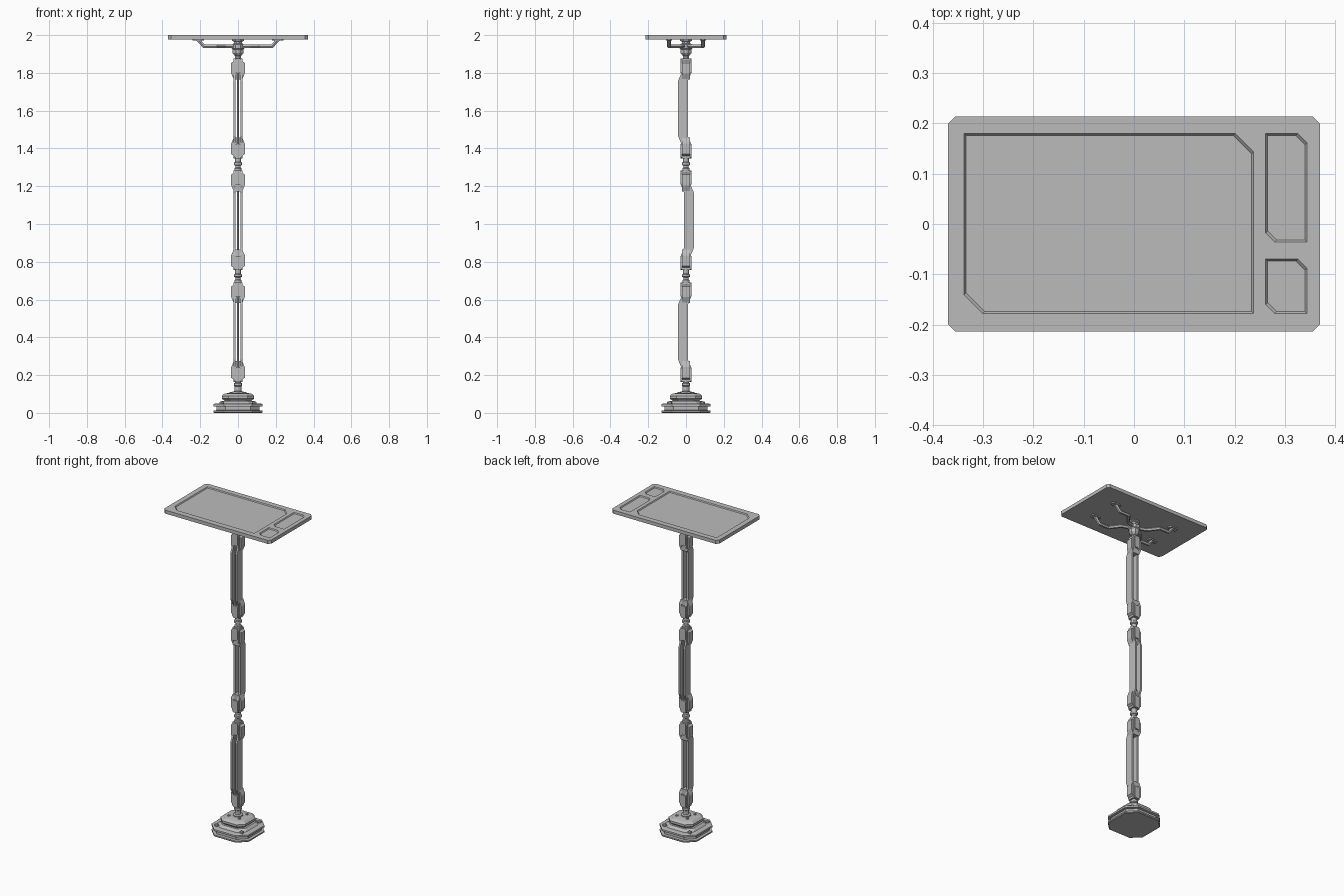
import bpy, bmesh, math
from mathutils import Vector

cube = bpy.data.objects.get("Cube")
if cube:
    bpy.data.objects.remove(cube, do_unlink=True)

grey = bpy.data.materials.new("neutral_grey")
grey.use_nodes = True
GREY = (0.5, 0.5, 0.5, 1)
grey.diffuse_color = GREY
grey.node_tree.nodes["Principled BSDF"].inputs["Base Color"].default_value = GREY


def finish(name, bm):
    bmesh.ops.recalc_face_normals(bm, faces=bm.faces)
    mesh = bpy.data.meshes.new(name)
    bm.to_mesh(mesh)
    bm.free()
    mesh.materials.append(grey)
    obj = bpy.data.objects.new(name, mesh)
    bpy.context.collection.objects.link(obj)
    return obj


def loft(name, rings):
    """Skin a list of equal-length closed rings and cap both ends."""
    bm = bmesh.new()
    loops = [[bm.verts.new(p) for p in ring] for ring in rings]
    n = len(loops[0])
    for a, b in zip(loops, loops[1:]):
        for i in range(n):
            j = (i + 1) % n
            bm.faces.new((a[i], a[j], b[j], b[i]))
    bm.faces.new(loops[0][::-1])
    bm.faces.new(loops[-1])
    return finish(name, bm)


def prism(name, points, lo, hi, axis):
    """Extrude a 2D outline along one axis."""
    put = {"x": lambda u, v, d: (d, u, v), "y": lambda u, v, d: (u, d, v),
           "z": lambda u, v, d: (u, v, d)}[axis]
    return loft(name, [[put(u, v, d) for u, v in points] for d in (lo, hi)])


def lathe(name, profile, sides=12, centre=(0, 0)):
    angles = [math.tau * (i + 0.5) / sides for i in range(sides)]
    return loft(name, [[(centre[0] + r * math.cos(a), centre[1] + r * math.sin(a), z)
                        for a in angles] for r, z in profile])


def chamfered(x0, x1, y0, y1, cuts):
    """Rectangle with corner cuts, from lower left anticlockwise."""
    pts = []
    corners = ((x0, y0, 0, 1, 1, 0), (x1, y0, -1, 0, 0, 1),
               (x1, y1, 0, -1, -1, 0), (x0, y1, 1, 0, 0, -1))
    for (x, y, ax, ay, bx, by), c in zip(corners, cuts):
        pts.append((x + ax * c, y + ay * c))
        if c:
            pts.append((x + bx * c, y + by * c))
    return pts


def square_ring(half, z):
    return [(x, y, z) for x, y in chamfered(-half, half, -half, half, [half * 0.42] * 4)]


def tube(name, points, radius):
    """Hexagonal tube along a path with mitred bends."""
    pts = [Vector(p) for p in points]
    rings = []
    for i, p in enumerate(pts):
        into = (p - pts[max(i - 1, 0)]).normalized()
        out = (pts[min(i + 1, len(pts) - 1)] - p).normalized()
        side = (into + out).normalized()
        u = side.cross(Vector((0, 0, 1))).normalized()
        v = u.cross(side)
        rings.append([p + radius * (u * math.cos(k * math.tau / 6) + v * math.sin(k * math.tau / 6))
                      for k in range(6)])
    return loft(name, rings)


# Stepped base with a groove and a raised collar
loft("base_foot", [square_ring(h, z) for h, z in (
    (0.126, 0), (0.13, 0.004), (0.13, 0.012), (0.115, 0.014), (0.115, 0.033),
    (0.13, 0.035), (0.13, 0.046), (0.122, 0.05), (0.1, 0.05), (0.085, 0.064))])
loft("base_collar", [square_ring(h, z) for h, z in (
    (0.07, 0.06), (0.075, 0.068), (0.086, 0.076), (0.086, 0.09), (0.072, 0.102), (0.045, 0.106))])
for sx in (-1, 1):
    for sy in (-1, 1):
        lathe("base_bolt", [(0.013, 0.048), (0.013, 0.057), (0.009, 0.06)], 6, (sx * 0.087, sy * 0.087))
        lathe("collar_bolt", [(0.009, 0.1), (0.009, 0.11)], 6, (sx * 0.036, sy * 0.036))
lathe("base_neck", [(0.03, 0.1), (0.03, 0.112), (0.018, 0.116), (0.018, 0.14), (0.023, 0.144),
                    (0.023, 0.156), (0.016, 0.16), (0.016, 0.18)])

# Three column sections, with rails stepping alternately back and forth
LENGTH, PITCH, START, HALF = 0.527, 0.592, 0.164, 0.026
for n in range(3):
    low = START + n * PITCH
    high = low + LENGTH
    shift = 0.016 * (1 if n == 1 else -1)
    path = [(low, 0, 0.019), (low + 0.012, 0, HALF), (low + 0.08, 0, HALF), (low + 0.118, shift, HALF)]
    path += [(low + high - z, s, w) for z, s, w in reversed(path)]
    outline = [(s + w, z) for z, s, w in path] + [(s - w, z) for z, s, w in reversed(path)]
    for side in (-1, 1):
        prism("column_rail", outline, side * 0.012, side * 0.023, "x")
    core = lathe("column_core", [(0.007, low + 0.05), (0.007, high - 0.05)], 8)
    core.location.y = shift
    for end, d in ((low, 1), (high, -1)):
        # Wide clamp tapering into the rails
        half = [(0.022, 0.012), (0.036, 0.022), (0.036, 0.078), (0.022, 0.11)]
        clamp = [(x, end + d * z) for x, z in half] + [(-x, end + d * z) for x, z in reversed(half)]
        prism("column_clamp", clamp, -0.02, 0.02, "y")
        block = chamfered(-0.017, 0.017, min(end, end + d * 0.075), max(end, end + d * 0.075), [0.006] * 4)
        prism("clamp_block", block, -0.029, 0.029, "y")
    if n < 2:
        # Ringed swivel between sections
        lathe("swivel_joint", [(r, high + z) for r, z in (
            (0.02, -0.01), (0.02, 0.012), (0.015, 0.016), (0.015, 0.026), (0.022, 0.03),
            (0.022, 0.042), (0.016, 0.046), (0.016, 0.08))])

# Head neck and hub
lathe("head_neck", [(0.016, 1.86), (0.016, 1.89), (0.022, 1.893), (0.031, 1.905), (0.031, 1.925),
                    (0.036, 1.93), (0.036, 1.95), (0.024, 1.956), (0.024, 1.966), (0.034, 1.97),
                    (0.034, 1.979)], 8)

# Four bent support arms with mounting pads
for sx in (-1, 1):
    for sy in (-1, 1):
        path = [(0.015, 0.01, 1.941), (0.07, 0.03, 1.941), (0.115, 0.09, 1.941),
                (0.18, 0.09, 1.941), (0.213, 0.09, 1.977)]
        tube("support_arm", [(x * sx, y * sy, z) for x, y, z in path], 0.011)
        xs = sorted((sx * 0.18, sx * 0.24))
        ys = sorted((sy * 0.075, sy * 0.105))
        prism("mounting_pad", chamfered(*xs, *ys, [0.007] * 4), 1.971, 1.979, "z")

# Tabletop with sunken display area and two trays
top = prism("tabletop", chamfered(-0.37, 0.37, -0.214, 0.214, [0.015] * 4), 1.978, 2.0, "z")
for x0, x1, y0, y1, c in ((-0.338, 0.238, -0.178, 0.18, 0.037),
                          (0.262, 0.344, -0.036, 0.18, 0.018),
                          (0.262, 0.344, -0.178, -0.07, 0.018)):
    rings = []
    for inset, z in ((0.004, 1.994), (0, 2.0), (0, 2.01)):
        pts = chamfered(x0 + inset, x1 - inset, y0 + inset, y1 - inset, (c, 0, c, 0))
        rings.append([(x, y, z) for x, y in pts])
    cutter = loft("recess_cutter", rings)
    cutter.hide_render = True
    cut = top.modifiers.new("recess", "BOOLEAN")
    cut.operation = "DIFFERENCE"
    cut.solver = "EXACT"
    cut.object = cutter
    bpy.context.view_layer.objects.active = top
    bpy.ops.object.modifier_apply(modifier=cut.name)
    bpy.data.objects.remove(cutter, do_unlink=True)
